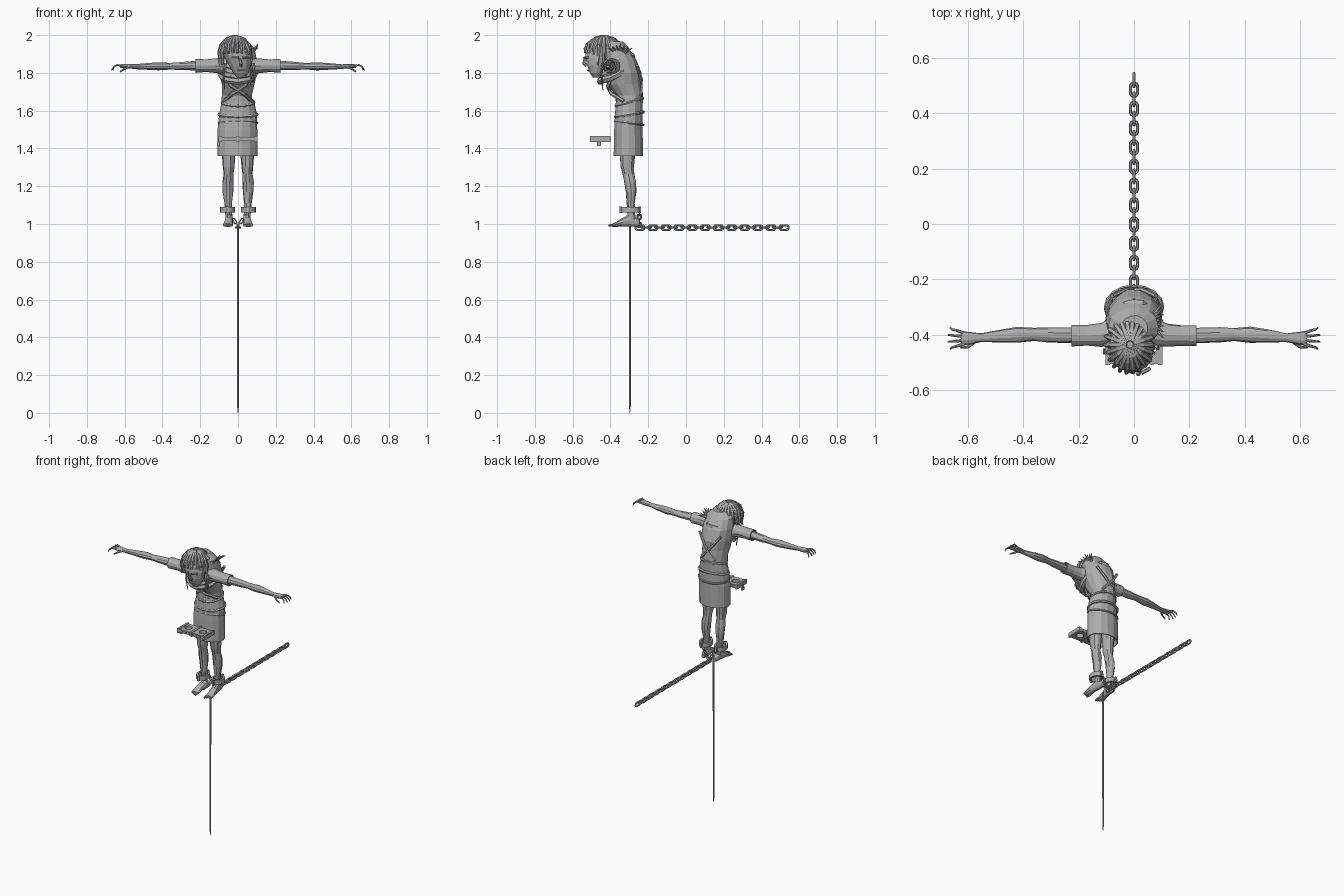
import bpy, bmesh, math, random
from mathutils import Vector

random.seed(4)
if "Cube" in bpy.data.objects:
    bpy.data.objects.remove(bpy.data.objects["Cube"])

grey = bpy.data.materials.new("plain_grey")
grey.use_nodes = True
TONE = (0.42, 0.42, 0.42, 1)
grey.diffuse_color = TONE
grey.node_tree.nodes["Principled BSDF"].inputs["Base Color"].default_value = TONE


def add(name, data):
    data.materials.append(grey)
    obj = bpy.data.objects.new(name, data)
    bpy.context.collection.objects.link(obj)
    return obj


def finish(name, bm):
    bmesh.ops.recalc_face_normals(bm, faces=bm.faces)
    data = bpy.data.meshes.new(name)
    bm.to_mesh(data)
    bm.free()
    return add(name, data)


def loft(name, rings, axis="Z", sides=12, side=1, closed=False, rough=0):
    """Skin elliptical rings (x, y, z, radius a, radius b) set across an axis."""
    bm = bmesh.new()
    loops = []
    for x, y, z, a, b in rings:
        loop = []
        for i in range(sides):
            t = math.tau * i / sides
            k = 1 + random.uniform(-rough, rough)
            c, s = a * k * math.cos(t), b * k * math.sin(t)
            p = {"X": (x, y + c, z + s), "Y": (x + c, y, z + s), "Z": (x + c, y + s, z)}[axis]
            loop.append(bm.verts.new((p[0] * side, p[1], p[2])))
        loops.append(loop)
    pairs = list(zip(loops, loops[1:]))
    if closed:
        pairs.append((loops[-1], loops[0]))
    else:
        bm.faces.new(loops[0])
        bm.faces.new(loops[-1])
    for lo, hi in pairs:
        for i in range(sides):
            j = (i + 1) % sides
            bm.faces.new((lo[i], lo[j], hi[j], hi[i]))
    return finish(name, bm)


def strand(name, points, radius, taper=1, cyclic=False):
    """Thin round strand through points, narrowing toward its end."""
    cu = bpy.data.curves.new(name, "CURVE")
    cu.dimensions = "3D"
    cu.bevel_depth = radius
    cu.bevel_resolution = 1
    cu.use_fill_caps = True
    sp = cu.splines.new("POLY")
    sp.points.add(len(points) - 1)
    for i, p in enumerate(points):
        sp.points[i].co = (*p, 1)
        sp.points[i].radius = 1 + (taper - 1) * i / (len(points) - 1)
    sp.use_cyclic_u = cyclic
    sp.use_smooth = False
    return add(name, cu)


def hoop(name, centre, rx, ry, radius, tilt=0, wobble=0):
    """Closed oval cord around the body, higher at the back by tilt."""
    x, y, z = centre
    pts = []
    for i in range(16):
        t = math.tau * i / 16
        k = random.uniform(-wobble, wobble)
        pts.append((x + (rx + k) * math.cos(t), y + (ry + k) * math.sin(t), z + tilt * math.sin(t) + k))
    return strand(name, pts, radius, cyclic=True)


def box(name, centre, size):
    bm = bmesh.new()
    bmesh.ops.create_cube(bm, size=1)
    bmesh.ops.scale(bm, vec=size, verts=bm.verts)
    bmesh.ops.translate(bm, vec=centre, verts=bm.verts)
    return finish(name, bm)


# Torso, hunched forward
BODY = -0.3
loft("torso", [(0, BODY, 1.58, .088, .07), (-.005, BODY, 1.68, .08, .073),
               (0, -.325, 1.74, .087, .09), (0, -.335, 1.8, .1, .1),
               (0, -.35, 1.87, .1, .09), (0, -.37, 1.93, .09, .07),
               (0, -.38, 1.965, .05, .05)], sides=14, rough=.04)

# Skirt with hollow hem, and wrapped belts
loft("skirt", [(0, -.305, 1.45, .08, .06), (-.003, -.305, 1.36, .1, .074),
               (-.003, -.305, 1.36, .106, .08), (-.003, -.305, 1.5, .105, .077),
               (0, -.303, 1.58, .1, .075), (0, BODY, 1.65, .086, .073)], sides=14)
hoop("waist_belt", (0, BODY, 1.58), .1, .073, .009, .012)
hoop("hip_belt", (0, BODY, 1.535), .102, .075, .006, -.01)
hoop("waist_wrap", (0, BODY, 1.645), .084, .071, .008, .02)
for s in (1, -1):
    # Crossed wraps over the chest
    strand("chest_wrap", [(s * .075, -.38, 1.79), (s * .035, -.415, 1.73),
                          (-s * .03, -.395, 1.69), (-s * .075, -.33, 1.65)], .01)
    strand("back_wrap", [(s * .08, -.26, 1.84), (s * .03, -.237, 1.77), (-s * .05, -.24, 1.68)], .009)

# Cowl folds draped around the neck
for i in range(4):
    hoop("cowl_fold", (0, -.37 + i * .004, 1.79 + i * .022), .088 - i * .006,
         .085 - i * .004, .018, .035, .005)

# Head bowed forward with the face turned down
HEAD = Vector((-.015, -.435, 1.905))
loft("head", [(.015, -.475, 1.775, .02, .018), (.015, -.475, 1.8, .04, .035),
              (.01, -.465, 1.84, .058, .06), (0, -.45, 1.88, .072, .085),
              (-.015, -.44, 1.925, .08, .093), (-.02, -.43, 1.965, .065, .072),
              (-.02, -.425, 1.99, .03, .035)], sides=14)
strand("nose", [(.012, -.536, 1.875), (.016, -.541, 1.85), (.017, -.525, 1.837)], .007, 1.4)
strand("mouth", [(-.004, -.514, 1.812), (.017, -.52, 1.814), (.037, -.51, 1.812)], .005)
for s in (1, -1):
    strand("brow", [(.014 + s * .012, -.538, 1.88), (.014 + s * .045, -.52, 1.882)], .007)

# Hair locks falling from the crown
for i in range(22):
    turn = math.tau * i / 22
    front = math.sin(turn) < -.55
    drop = 1.45 if front else random.uniform(1.8, 2.4)
    pts = []
    for k in range(6):
        tip = .12 + drop * k / 5
        spread = math.sin(min(tip, 1.75)) * random.uniform(.96, 1.07)
        pts.append(HEAD + Vector((math.cos(turn) * .083 * spread,
                                  math.sin(turn) * .099 * spread, math.cos(tip) * .084)))
    strand("hair_lock", pts, .014, .5)
for i, x in enumerate((-.07, .065, .08)):
    strand("loose_lock", [(x, -.44, 1.85), (x * 1.1, -.45, 1.79), (x, -.44, 1.71 + i * .02)], .008, .3)

# Ragged tuft behind the left side of the head
for i in range(7):
    y = -.41 + i * .021
    strand("tuft", [(.045, -.35, 1.87), (.078, (y - .35) / 2, 1.915),
                    (.105, y, 1.955 - abs(i - 3) * .008)], .014, .15)

for s in (1, -1):
    # Arms stretched sideways, with loose sleeves
    loft("sleeve", [(.06, -.385, 1.835, .055, .045), (.12, -.4, 1.838, .042, .038),
                    (.17, -.402, 1.838, .037, .034), (.226, -.403, 1.838, .038, .037),
                    (.226, -.403, 1.838, .031, .03), (.15, -.403, 1.838, .025, .025)],
         "X", side=s, rough=.03)
    loft("arm", [(.12, -.402, 1.838, .025, .025), (.24, -.402, 1.838, .028, .025),
                 (.31, -.4, 1.836, .027, .022), (.36, -.398, 1.835, .023, .018),
                 (.42, -.4, 1.835, .029, .022), (.48, -.404, 1.834, .024, .018),
                 (.55, -.41, 1.833, .016, .013), (.575, -.411, 1.835, .02, .012),
                 (.615, -.412, 1.836, .026, .011), (.624, -.412, 1.835, .02, .008)],
         "X", sides=10, side=s, rough=.04)
    for i in range(4):
        y = -.432 + i * .013
        fan = (i - 1.5) * .006
        reach = .662 + (.008 if i in (1, 2) else 0)
        strand("finger", [(s * .612, y, 1.837), (s * .64, y + fan, 1.842),
                          (s * .657, y + fan * 1.5, 1.833), (s * reach, y + fan * 2, 1.815)], .006, .55)
    strand("thumb", [(s * .575, -.425, 1.833), (s * .6, -.444, 1.822),
                     (s * .625, -.445, 1.806)], .007, .6)

    # Bare legs and feet
    loft("leg", [(.046, -.285, 1, .017, .022), (.05, -.29, 1.06, .018, .021),
                 (.052, -.293, 1.11, .02, .022), (.053, -.291, 1.17, .028, .029),
                 (.053, -.296, 1.22, .03, .032), (.05, -.305, 1.265, .026, .032),
                 (.05, -.31, 1.3, .031, .036), (.05, -.31, 1.37, .036, .042),
                 (.05, -.305, 1.48, .04, .045)], sides=10, side=s, rough=.04)
    loft("foot", [(.044, -.245, 1.003, .011, .013), (.044, -.262, 1.01, .018, .024),
                  (.046, -.3, 1.02, .021, .035), (.05, -.335, 1.01, .023, .024),
                  (.053, -.37, .998, .027, .014), (.054, -.39, .993, .026, .009)],
         "Y", sides=10, side=s)
    for i in range(5):
        x = s * (.034 + i * .01)
        strand("toe", [(x, -.38, .994), (x, -.4 + i * .004, .994),
                       (x, -.411 + i * .005, .99)], .008 - i * .0007, .7)

    # Ankle shackle with side lugs and a hanging chain
    hub = (.056, -.295)
    loft("shackle", [(*hub, 1.06, .027, .035), (*hub, 1.06, .039, .05),
                     (*hub, 1.09, .039, .05), (*hub, 1.09, .027, .035)],
         sides=16, side=s, closed=True)
    for lug in (-.05, .05):
        box("shackle_lug", (s * hub[0], hub[1] + lug, 1.075), (.014, .012, .036))

# Iron chain, trailing straight back with alternating links
link_points = []
for end, start in ((1, 0), (-1, math.pi)):
    for i in range(5):
        t = start - math.pi / 2 + math.pi * i / 4
        link_points.append((.0125 * math.sin(t), end * .0115 + .0125 * math.cos(t), 0))


def link(name, place, rotation, size=1):
    obj = strand(name, link_points, .0058, cyclic=True)
    obj.location, obj.rotation_euler, obj.scale = place, rotation, (size,) * 3
    return obj


link_points = []
for i in range(12):
    t = math.tau * (i + .5) / 12
    link_points.append((.0125 * math.cos(t), .0125 * math.sin(t) + math.copysign(.0115, math.sin(t)), 0))
for i in range(23):
    link("chain_link", (0, .519 - i * .0347, .981), (0, math.pi / 2 if i % 2 == 0 else 0, 0))
for s in (1, -1):
    for i in range(4):
        place = (s * (.045 - i * .013), -.247, 1.058 - i * .021)
        link("ankle_link", place, (math.pi / 2, s * .6, i % 2 * math.pi / 2), .6)

# Thin pointed pole underneath
loft("pole", [(0, -.297, 0, .001, .001), (0, -.297, .035, .005, .005),
              (0, -.297, .99, .0055, .0055)], sides=8)

# Wooden wrist board with two holes, edge studs and a padlock
board = box("wrist_board", (0, -.455, 1.45), (.206, .1, .022))
for x in (-.055, .055):
    cutter = loft("hole_cutter", [(x, -.455, z, .024, .024) for z in (1.4, 1.5)])
    cutter.hide_render = True
    mod = board.modifiers.new("hole", "BOOLEAN")
    mod.operation, mod.object, mod.solver = "DIFFERENCE", cutter, "EXACT"
    bpy.context.view_layer.update()
    graph = bpy.context.evaluated_depsgraph_get()
    cut = bpy.data.meshes.new_from_object(board.evaluated_get(graph))
    board.modifiers.clear()
    board.data = cut
    bpy.data.objects.remove(cutter)
for x in (-.095, 0, .095):
    box("board_strap", (x, -.455, 1.45), (.014, .108, .03))
for i in range(8):
    for y in (-.405, -.505):
        box("board_stud", (-.091 + i * .026, y, 1.45), (.01, .008, .014))
box("padlock", (-.105, -.46, 1.422), (.012, .022, .02))
strand("padlock_bow", [(-.105, -.468, 1.43), (-.105, -.468, 1.443),
                       (-.105, -.452, 1.443), (-.105, -.452, 1.43)], .003)
